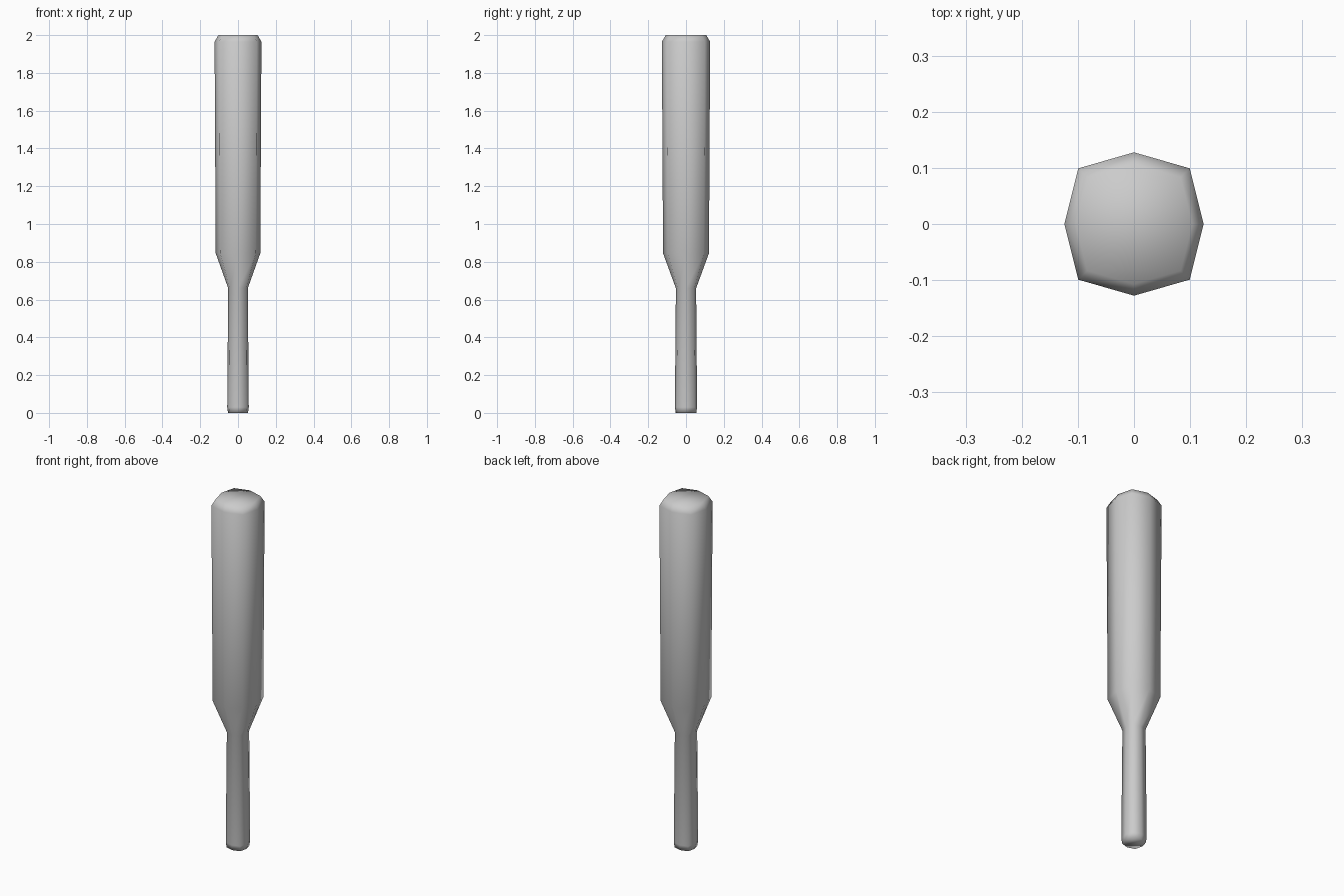
import bpy, bmesh

if "Cube" in bpy.data.objects:
    bpy.data.objects.remove(bpy.data.objects["Cube"])

# Eight-sided cross-section, scaled along the height
section = [(1, 0), (.8, .8), (0, 1.03), (-.8, .8),
           (-1, 0), (-.8, -.8), (0, -1.03), (.8, -.8)]

# Profile: (radius, height) for handle, flare, barrel and bevelled tip
profile = [(.053, 0), (.057, .03), (.052, .66), (.118, .845),
           (.124, 1.965), (.104, 2.0)]

bm = bmesh.new()
rings = [[bm.verts.new((x * r, y * r, z)) for x, y in section] for r, z in profile]
for low, high in zip(rings, rings[1:]):
    for i in range(8):
        j = (i + 1) % 8
        bm.faces.new((low[i], low[j], high[j], high[i]))

# End caps
bm.faces.new(rings[0][::-1])
bm.faces.new(rings[-1])
for f in bm.faces:
    f.smooth = True

mesh = bpy.data.meshes.new("bat")
bm.to_mesh(mesh)
bm.free()
bat = bpy.data.objects.new("bat", mesh)
bpy.context.collection.objects.link(bat)
